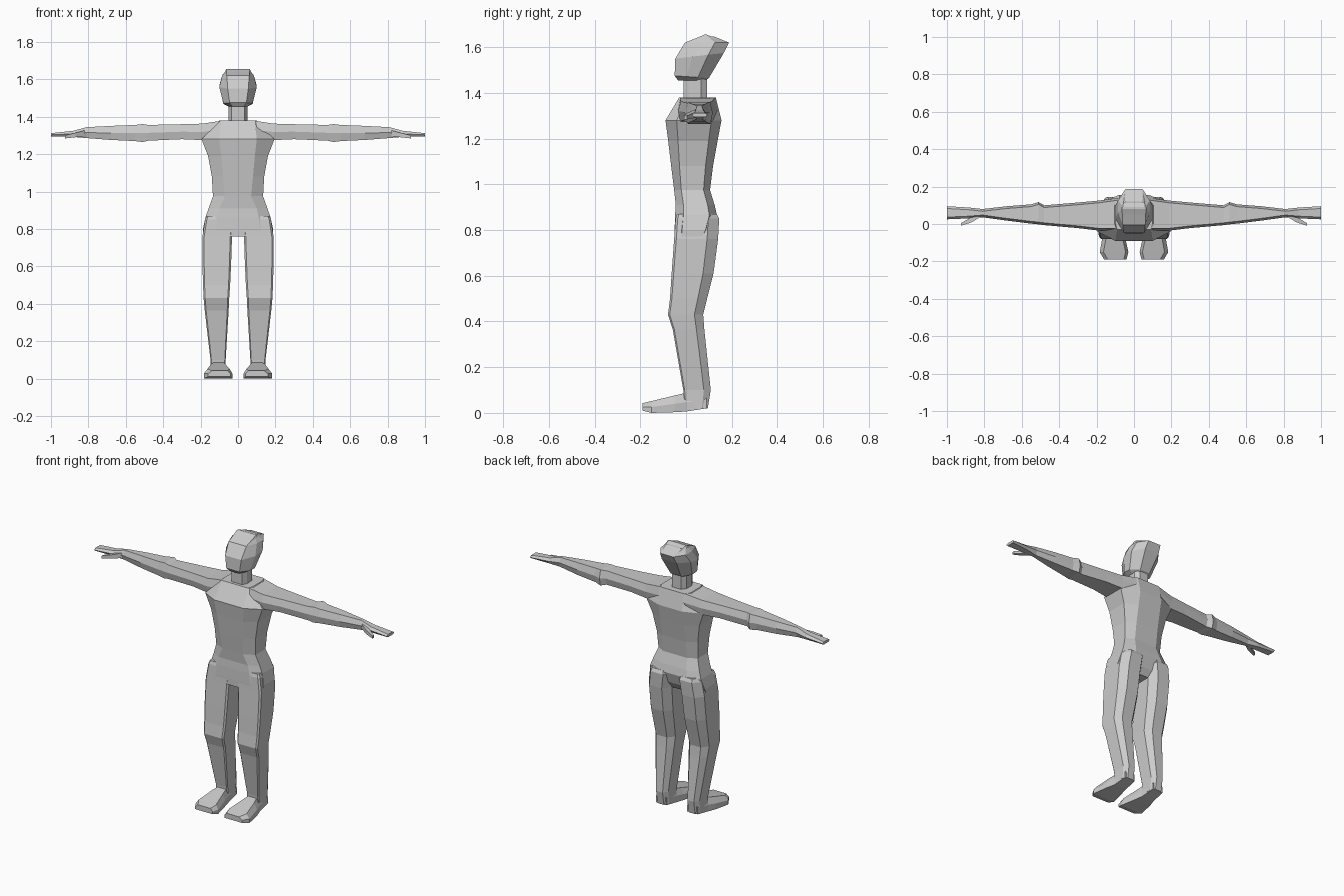
import bpy, bmesh

grey = bpy.data.materials.new("plain grey")
grey.diffuse_color = (0.6, 0.6, 0.6, 1)


def loft(name, rings, mirror=False):
    """Skin a closed mesh over rings that share one point count."""
    bm = bmesh.new()
    vs = [[bm.verts.new(p) for p in r] for r in rings]
    n = len(vs[0])
    for a, b in zip(vs, vs[1:]):
        for i in range(n):
            j = (i + 1) % n
            bm.faces.new((a[i], a[j], b[j], b[i]))
    bm.faces.new(vs[0])
    bm.faces.new(vs[-1])
    bmesh.ops.recalc_face_normals(bm, faces=bm.faces)
    me = bpy.data.meshes.new(name)
    bm.to_mesh(me)
    bm.free()
    me.materials.append(grey)
    ob = bpy.data.objects.new(name, me)
    bpy.context.collection.objects.link(ob)
    if mirror:
        ob.modifiers.new("mirror", 'MIRROR')
    return ob


def octagon(front, back, w, wf, wb, fa, fb, cx=0):
    """Level or tilted section: front and back are (y, z), w are half widths,
    fa and fb place the widest points between front and back."""
    def at(t):
        return [front[k] + (back[k] - front[k]) * t for k in (0, 1)]
    half = [(wf, at(0)), (w, at(fa)), (w, at(fb)), (wb, at(1))]
    return ([(cx + x, *p) for x, p in half]
            + [(cx - x, *p) for x, p in reversed(half)])


# torso: z, front y, back y, half width, front half width, back half width
torso = [
    (0.76, -0.05, 0.09, 0.188, 0.12, 0.10),
    (0.80, -0.05, 0.115, 0.188, 0.12, 0.10),
    (0.865, -0.048, 0.135, 0.173, 0.11, 0.10),
    (0.91, -0.045, 0.125, 0.157, 0.10, 0.09),
    (0.975, -0.052, 0.105, 0.134, 0.07, 0.08),
    (1.08, -0.065, 0.118, 0.140, 0.08, 0.08),
    (1.19, -0.078, 0.138, 0.160, 0.09, 0.08),
    (1.28, -0.09, 0.155, 0.195, 0.10, 0.08),
    (1.38, -0.03, 0.13, 0.10, 0.09, 0.08),
]
loft("torso", [octagon((yf, z), (yb, z), w, wf, wb, 0.2, 0.82)
               for z, yf, yb, w, wf, wb in torso])

# neck
loft("neck", [octagon((-0.012, z), (0.092, z), 0.05, 0.035, 0.03, 0.25, 0.75)
              for z in (1.36, 1.50)])

# head: front (y, z), back (y, z), half widths
head = [
    ((-0.035, 1.455), (0.085, 1.455), 0.05, 0.03, 0.03),
    ((-0.05, 1.475), (0.10, 1.465), 0.078, 0.045, 0.035),
    ((-0.047, 1.55), (0.165, 1.575), 0.10, 0.055, 0.05),
    ((-0.005, 1.62), (0.188, 1.62), 0.085, 0.06, 0.045),
    ((0.05, 1.642), (0.12, 1.648), 0.065, 0.062, 0.045),
]
loft("head", [octagon(f, b, w, wf, wb, 0.35, 0.68) for f, b, w, wf, wb in head])
loft("crown", [octagon((-0.003, 1.618), (0.186, 1.62), 0.075, 0.06, 0.045, 0.35, 0.68),
               octagon((0.08, 1.655), (0.09, 1.655), 0.064, 0.064, 0.06, 0.4, 0.6)])

# legs: z, front y, back y, inner x, outer x
leg = [
    (0.87, -0.04, 0.135, 0.03, 0.168),
    (0.85, -0.046, 0.145, 0.02, 0.176),
    (0.76, -0.052, 0.14, 0.032, 0.19),
    (0.61, -0.063, 0.12, 0.037, 0.19),
    (0.50, -0.07, 0.092, 0.042, 0.187),
    (0.43, -0.079, 0.075, 0.047, 0.184),
    (0.365, -0.058, 0.08, 0.05, 0.178),
    (0.10, -0.012, 0.108, 0.066, 0.147),
    (0.02, -0.005, 0.095, 0.066, 0.147),
]
loft("leg", [octagon((yf, z), (yb, z), (xo - xi) / 2, (xo - xi) * 0.44,
                     (xo - xi) * 0.27, 0.05, 0.75, (xo + xi) / 2)
             for z, yf, yb, xi, xo in leg], True)

# feet: y, sole z, top z, inner x, outer x
foot = [
    (0.09, 0.02, 0.09, 0.07, 0.143),
    (0.0, 0.006, 0.088, 0.063, 0.15),
    (-0.05, 0.003, 0.076, 0.052, 0.165),
    (-0.15, 0.0, 0.052, 0.03, 0.183),
    (-0.19, 0.01, 0.042, 0.04, 0.16),
]
loft("foot", [[(xi, y, z0), (xo, y, z0), (xo, y, (z0 + z1) / 2),
               (xo - 0.02, y, z1), (xi + 0.015, y, z1), (xi, y, (z0 + z1) / 2)]
              for y, z0, z1, xi, xo in foot], True)

# arms and hands: x, front y, back y, bottom z, top z
arm = [
    (0.08, -0.035, 0.14, 1.28, 1.38),
    (0.19, -0.035, 0.125, 1.275, 1.363),
    (0.30, -0.022, 0.115, 1.28, 1.36),
    (0.48, -0.006, 0.10, 1.272, 1.356),
    (0.51, -0.002, 0.117, 1.265, 1.361),
    (0.55, 0.002, 0.105, 1.27, 1.356),
    (0.68, 0.018, 0.095, 1.276, 1.351),
    (0.81, 0.036, 0.08, 1.286, 1.344),
    (0.88, 0.030, 0.088, 1.292, 1.325),
    (1.00, 0.025, 0.095, 1.295, 1.312),
]
loft("arm", [[(x, yf + 0.01, z0), (x, yf, (z0 + z1) / 2), (x, yf + 0.012, z1),
              (x, yb - 0.012, z1), (x, yb, (z0 + z1) / 2), (x, yb - 0.01, z0)]
             for x, yf, yb, z0, z1 in arm], True)

# thumbs
loft("thumb", [[(x, y - r, z - h), (x, y + r, z - h), (x, y + r, z + h), (x, y - r, z + h)]
               for x, y, z, r, h in ((0.82, 0.052, 1.312, 0.014, 0.015),
                                     (0.87, 0.022, 1.302, 0.014, 0.012),
                                     (0.925, -0.002, 1.292, 0.007, 0.008))], True)
